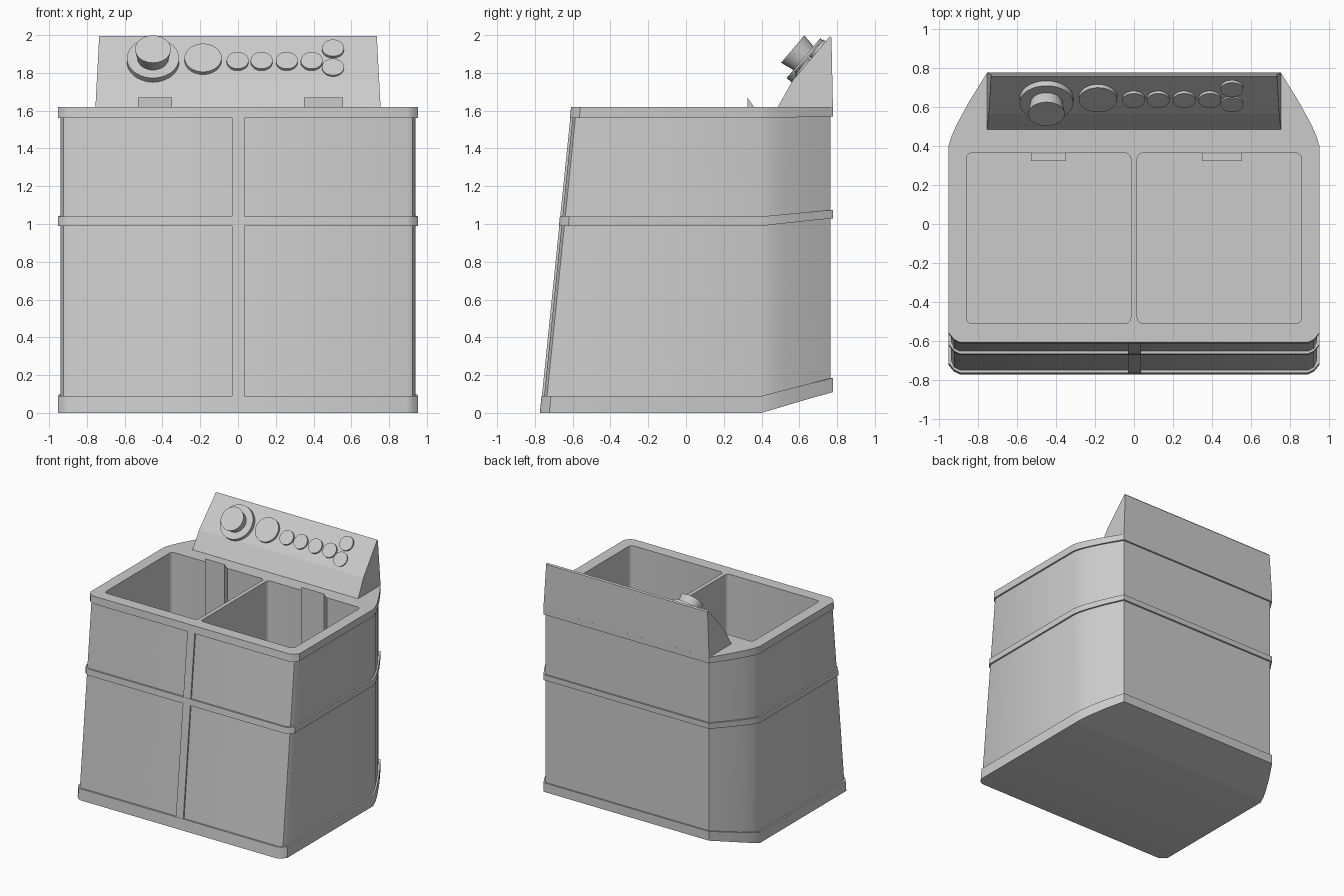
import bpy, bmesh, math
from mathutils import Matrix, Vector

if "Cube" in bpy.data.objects:
    bpy.data.objects.remove(bpy.data.objects["Cube"])


def finish(bm, name, angle=None):
    bmesh.ops.recalc_face_normals(bm, faces=bm.faces[:])
    me = bpy.data.meshes.new(name)
    bm.to_mesh(me)
    bm.free()
    ob = bpy.data.objects.new(name, me)
    bpy.context.collection.objects.link(ob)
    if angle:
        smooth(ob, angle)
    return ob


def select(ob):
    bpy.ops.object.select_all(action='DESELECT')
    ob.select_set(True)
    bpy.context.view_layer.objects.active = ob


def smooth(ob, angle):
    select(ob)
    bpy.ops.object.shade_smooth_by_angle(angle=math.radians(angle))


def prism(name, profile, x0, x1, taper=0.0):
    """Extrude a (y, z) profile along x; taper narrows it with height."""
    bm = bmesh.new()
    zmin = min(z for _, z in profile)
    a = [bm.verts.new((x0 + taper * (z - zmin), y, z)) for y, z in profile]
    b = [bm.verts.new((x1 - taper * (z - zmin), y, z)) for y, z in profile]
    bm.faces.new(a)
    bm.faces.new(b[::-1])
    n = len(a)
    for i in range(n):
        bm.faces.new((a[i], a[(i + 1) % n], b[(i + 1) % n], b[i]))
    return finish(bm, name)


def front_y(z):
    return -0.76 + 0.102 * z


# Cabinet: stacked outlines, stepping out for the three bands
LEVELS = [(0, .11, 1), (.09, .185, 1), (.09, .185, 0), (.99, 1.03, 0),
          (.99, 1.03, 1), (1.04, 1.075, 1), (1.04, 1.075, 0),
          (1.56, 1.57, 0), (1.56, 1.57, 1), (1.62, 1.62, 1)]


def outline(zf, zb, out):
    o = 0.014 * out
    f = front_y(zf) - o
    half = [(.895, f), (.925, f + .015), (.94 + o, f + .05), (.94 + o, .40),
            (.925 + o, .45), (.896 + o, .515), (.83 + o, .635), (.745 + o * .7, .764 + o)]
    right = [(x, y, zf + (zb - zf) * max(0, min(1, (y - .40) / .37))) for x, y in half]
    return right + [(-x, y, z) for x, y, z in reversed(right)]


bm = bmesh.new()
rings = [[bm.verts.new(p) for p in outline(*lv)] for lv in LEVELS]
n = len(rings[0])
for lo, hi in zip(rings, rings[1:]):
    for i in range(n):
        j = (i + 1) % n
        bm.faces.new((lo[i], lo[j], hi[j], hi[i]))
bm.faces.new(rings[-1])
base = rings[0]
for i in range(n // 2 - 1):
    bm.faces.new((base[i], base[i + 1], base[n - 2 - i], base[n - 1 - i]))
cabinet = finish(bm, "cabinet")

# Two open tubs cut with rounded boxes
TUB_FLOOR = 0.70
for side in (-1, 1):
    bm = bmesh.new()
    bmesh.ops.create_cube(bm, size=1)
    bmesh.ops.scale(bm, vec=(.845, .877, 1.8 - TUB_FLOOR), verts=bm.verts[:])
    bmesh.ops.translate(bm, vec=(side * .439, -.073, (1.8 + TUB_FLOOR) / 2), verts=bm.verts[:])
    upright = [e for e in bm.edges if abs(e.verts[0].co.z - e.verts[1].co.z) > .5]
    bmesh.ops.bevel(bm, geom=upright, offset=.03, segments=4, profile=.5, affect='EDGES')
    cutter = finish(bm, "tub_cutter")
    cutter.hide_render = True
    mod = cabinet.modifiers.new("tub", 'BOOLEAN')
    mod.operation, mod.solver, mod.object = 'DIFFERENCE', 'EXACT', cutter
    select(cabinet)
    bpy.ops.object.modifier_apply(modifier=mod.name)
    bpy.data.objects.remove(cutter)
smooth(cabinet, 32)

# Raised strip down the middle of the front
prism("front_strip", [(front_y(z) - d, z) for z, d in
                      ((.07, -.03), (.07, .012), (1.58, .012), (1.58, -.03))], -.032, .035)

# Upright ribs on the back wall of each tub
for label, x0, x1 in (("left", -.53, -.35), ("right", .35, .555)):
    prism(label + "_tub_rib", [(.372, TUB_FLOOR - .01), (.33, TUB_FLOOR - .01),
                               (.325, 1.67), (.36, 1.62), (.372, 1.61)], x0, x1)

# Control console
P0, P1 = Vector((0, .565, 1.76)), Vector((0, .755, 1.985))
prism("console", [(.483, 1.615), (P0.y, P0.z), (P1.y, P1.z), (.762, 1.995),
                  (.77, 1.985), (.778, 1.615)], -.755, .755, .053)

# Dials and buttons on the sloping console face
slope = (P1 - P0).normalized()
normal = Vector((0, -slope.z, slope.y))


def dial(name, x, z, r, height, r_top=None, start=-.01):
    foot = P0 + slope * ((z - P0.z) / slope.z) + Vector((x, 0, 0))
    frame = Matrix((Vector((1, 0, 0)), slope, normal)).transposed().to_4x4()
    bm = bmesh.new()
    bmesh.ops.create_cone(bm, cap_ends=True, segments=40, radius1=r,
                          radius2=r_top or r, depth=height - start)
    mid = foot + normal * (start + height) / 2
    bmesh.ops.transform(bm, matrix=Matrix.Translation(mid) @ frame, verts=bm.verts[:])
    finish(bm, name, 30)


dial("timer_dial", -.45, 1.857, .138, .033)
dial("timer_knob", -.45, 1.857, .08, .107, .095, .02)
dial("selector_dial", -.185, 1.866, .098, .022)
for i, x in enumerate((-.002, .125, .258, .39)):
    dial(f"button_{i + 1}", x, 1.856, .058, .016)
dial("upper_indicator", .503, 1.922, .058, .016)
dial("lower_indicator", .503, 1.825, .058, .010)
